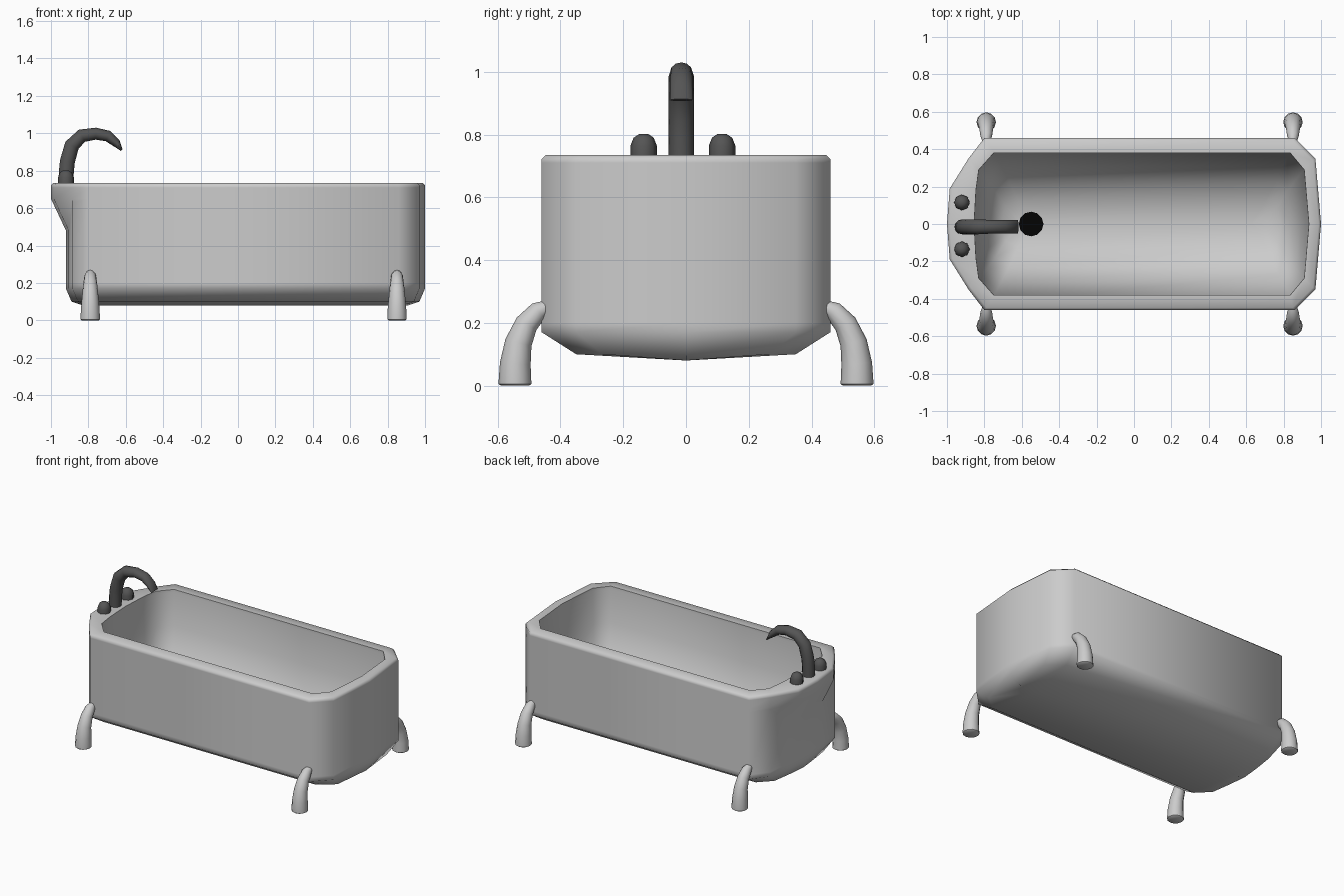
import bpy
from math import cos, sin, pi, radians
from mathutils import Vector

if "Cube" in bpy.data.objects:
    bpy.data.objects.remove(bpy.data.objects["Cube"])


def loft(name, rings, mat=None, cap_start=False, cap_end=False, angle=50):
    """Skin a list of equal-length closed rings into one object."""
    n = len(rings[0])
    verts = [p for r in rings for p in r]
    faces = [(i * n + j, i * n + (j + 1) % n, (i + 1) * n + (j + 1) % n, (i + 1) * n + j)
             for i in range(len(rings) - 1) for j in range(n)]
    if cap_start:
        faces.append(tuple(range(n))[::-1])
    if cap_end:
        faces.append(tuple(range(len(verts) - n, len(verts))))
    mesh = bpy.data.meshes.new(name)
    mesh.from_pydata(verts, [], faces)
    obj = bpy.data.objects.new(name, mesh)
    bpy.context.collection.objects.link(obj)
    if mat:
        mesh.materials.append(mat)
    bpy.ops.object.select_all(action='DESELECT')
    obj.select_set(True)
    bpy.context.view_layer.objects.active = obj
    bpy.ops.object.mode_set(mode='EDIT')
    bpy.ops.mesh.select_all(action='SELECT')
    bpy.ops.mesh.remove_doubles(threshold=0.0005)
    bpy.ops.mesh.normals_make_consistent(inside=False)
    bpy.ops.object.mode_set(mode='OBJECT')
    bpy.ops.object.shade_smooth_by_angle(angle=radians(angle))
    return obj


def tube(name, path, side, sides, mat=None):
    """Sweep ellipses along (point, in-plane radius, side radius); side is the plane normal."""
    side = Vector(side)
    pts = [Vector(p[0]) for p in path]
    rings = []
    for i, (_, ra, rb) in enumerate(path):
        tangent = (pts[min(i + 1, len(pts) - 1)] - pts[max(i - 1, 0)]).normalized()
        up = tangent.cross(side).normalized()
        rings.append([pts[i] + up * ra * cos(2 * pi * k / sides) + side * rb * sin(2 * pi * k / sides)
                      for k in range(sides)])
    return loft(name, rings, mat, True, True)


def material(name, v):
    m = bpy.data.materials.new(name)
    m.diffuse_color = (v, v, v, 1)
    m.use_nodes = True
    m.node_tree.nodes["Principled BSDF"].inputs["Base Color"].default_value = m.diffuse_color
    return m


dark = material("dark_metal", 0.09)
black = material("drain_black", 0.001)

# Half outlines (y >= 0), from right end to tap end
body = [(1, 0), (.97, .35), (.86, .46), (-.80, .46), (-.885, .35), (-.905, .18), (-.92, 0)]
rim = [(1, 0), (.97, .35), (.86, .46), (-.80, .46), (-.885, .35), (-.985, .19), (-1, 0)]
inner = [(.935, 0), (.91, .29), (.835, .38), (-.75, .38), (-.83, .29), (-.845, .18), (-.855, 0)]


def ring(half, z, dx=0, dy=0):
    """Inset a half outline by dx, dy and mirror it into a full ring; z may vary per point."""
    zs = z if isinstance(z, list) else [z] * len(half)
    cx, hy = .04, max(p[1] for p in half)
    top = [(cx + (x - cx) * (1 - dx / .96), y * (1 - dy / hy), h) for (x, y), h in zip(half, zs)]
    return top + [(x, -y, h) for x, y, h in top[-2:0:-1]]


# Tub: outside from keel up, over the rim, down the bowl to the basin floor
loft("tub", [
    ring(body, .08, .09, .46),
    ring(body, .10, .03, .11),
    ring(body, .17),
    ring(body, .20),
    ring(body, [.48, .56, .63, .63, .63, .48, .48]),
    ring(rim, .65),
    ring(rim, .71),
    ring(rim, .722),
    ring(rim, .735, .013, .013),
    ring(inner, .735),
    ring(inner, .715),
    ring(inner, .50, .02, .025),
    ring(inner, .32, .05, .07),
    ring(inner, .21, .10, .15),
    ring(inner, .15, .16, .26),
    ring(inner, .13, .25, .38),
], angle=62)

# Four curved feet
foot = [(.445, .25, .022), (.47, .238, .031), (.508, .197, .037), (.534, .137, .043),
        (.544, .07, .049), (.545, .015, .052), (.545, .005, .052), (.545, 0, .045)]
for end, x in (("left", -.79), ("right", .85)):
    for row, s in (("front", -1), ("back", 1)):
        tube(f"foot_{row}_{end}", [((x, s * y, z), r, r) for y, z, r in foot], (1, 0, 0), 12)

# Gooseneck tap
neck = [(-.92, .72, .04), (-.918, .79, .04), (-.912, .85, .04), (-.888, .935, .04), (-.835, .987, .036),
        (-.76, .998, .032), (-.695, .985, .03), (-.65, .948, .023), (-.622, .91, .006)]
tube("tap", [((x, -.015, z), r, .04 if r > .034 else .036) for x, z, r in neck], (0, 1, 0), 12, dark)

# Tap knobs
for label, y in (("front", -.135), ("back", .115)):
    tube(f"knob_{label}", [((-.92, y, z), r, r) for z, r in
                           ((.72, .042), (.765, .042), (.79, .032), (.802, .014))], (0, 1, 0), 8, dark)

# Drain
tube("drain", [((-.55, 0, z), .066, .066) for z in (.12, .148)], (0, 1, 0), 12, black)
